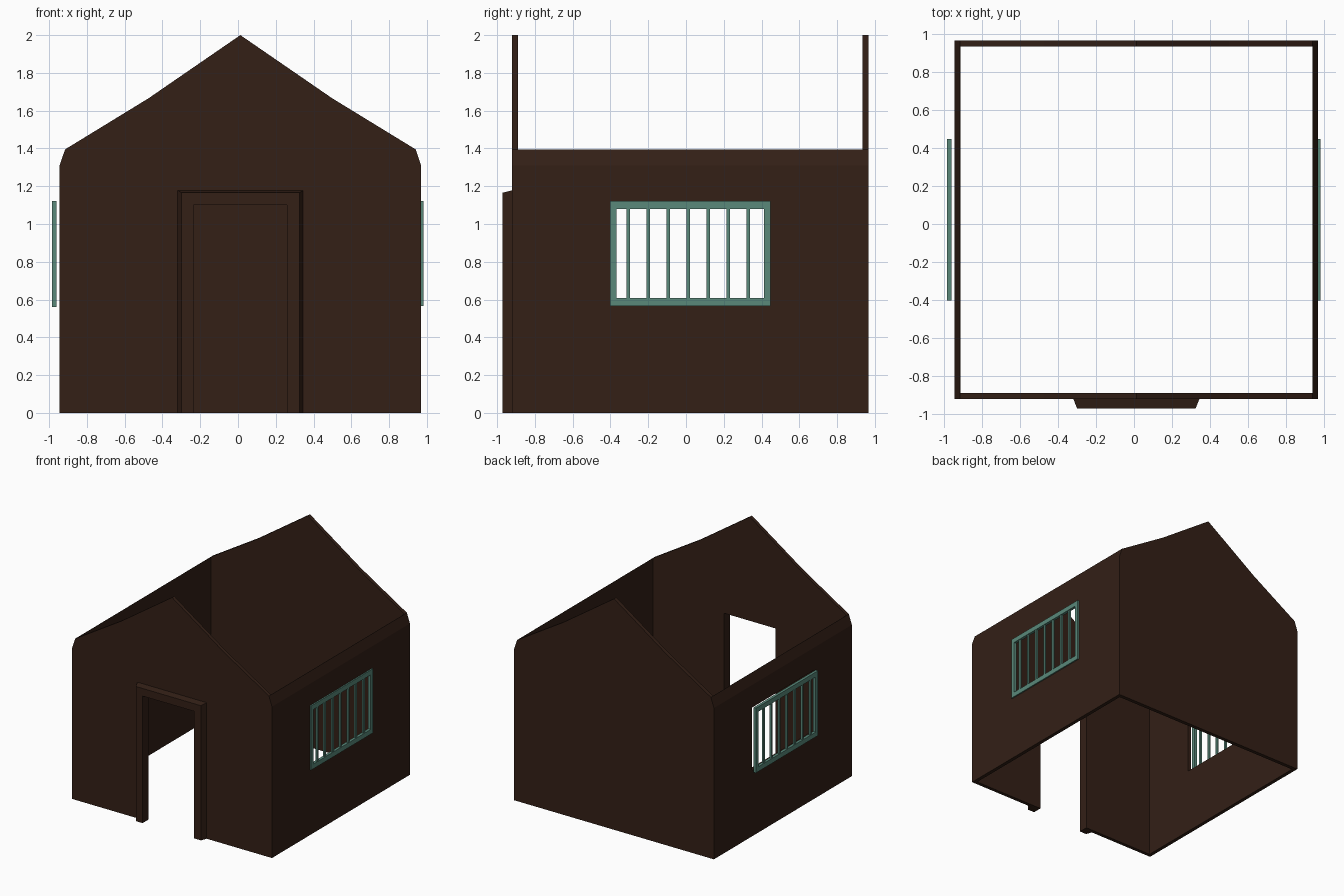
import bpy, bmesh
from mathutils import Vector

if "Cube" in bpy.data.objects:
    bpy.data.objects.remove(bpy.data.objects["Cube"])


def material(name, rgb):
    m = bpy.data.materials.new(name)
    m.diffuse_color = (*rgb, 1)
    m.use_nodes = True
    m.node_tree.nodes["Principled BSDF"].inputs["Base Color"].default_value = m.diffuse_color
    return m


WOOD = material("dark_wood", (0.033, 0.014, 0.008))
GREEN = material("green_paint", (0.10, 0.25, 0.195))


def finish(name, bm, mat):
    bmesh.ops.recalc_face_normals(bm, faces=bm.faces)
    me = bpy.data.meshes.new(name)
    bm.to_mesh(me)
    bm.free()
    ob = bpy.data.objects.new(name, me)
    bpy.context.collection.objects.link(ob)
    me.materials.append(mat)
    return ob


def extrude_xz(name, pts, y0, y1, mat):
    """Extrude an x-z outline from y0 to y1."""
    bm = bmesh.new()
    f = bm.faces.new([bm.verts.new((x, y0, z)) for x, z in pts])
    ext = bmesh.ops.extrude_face_region(bm, geom=[f])["geom"]
    bmesh.ops.translate(bm, vec=(0, y1 - y0, 0),
                        verts=[v for v in ext if isinstance(v, bmesh.types.BMVert)])
    return finish(name, bm, mat)


def add_box(bm, lo, hi):
    lo, hi = Vector(lo), Vector(hi)
    vs = bmesh.ops.create_cube(bm, size=1)["verts"]
    for v in vs:
        v.co = Vector([(lo[i] + hi[i]) / 2 + v.co[i] * (hi[i] - lo[i]) for i in range(3)])


CX = 0.0125          # centre line of the house
DOOR = [(0.247, 0), (0.247, 1.10), (-0.247, 1.10), (-0.247, 0)]

# gable walls: half outline mirrored about the centre line
half = [(0.957, 0), (0.957, 1.31), (0.928, 1.395), (0.487, 1.665)]
right = [(CX + x, z) for x, z in half]
left = [(CX - x, z) for x, z in reversed(half)]
gable = right + [(CX, 2.0)] + left
extrude_xz("back_gable_wall", gable, 0.935, 0.967, WOOD)
extrude_xz("front_gable_wall", gable + [(CX - x, z) for x, z in DOOR], -0.92, -0.89, WOOD)

# side walls with tapered top edge and window openings
for side, s in (("left", -1), ("right", 1)):
    prof = [(0.957, 0), (0.957, 1.31), (0.928, 1.395), (0.926, 1.395), (0.926, 0)]
    wall = extrude_xz(side + "_wall", [(CX + s * x, z) for x, z in prof], -0.89, 0.935, WOOD)
    bm = bmesh.new()
    add_box(bm, (CX + s * 0.94 - 0.2, -0.395, 0.572), (CX + s * 0.94 + 0.2, 0.447, 1.115))
    cut = finish("cutter", bm, WOOD)
    cut.hide_render = True
    mod = wall.modifiers.new("window_hole", "BOOLEAN")
    mod.operation, mod.solver, mod.object = "DIFFERENCE", "EXACT", cut
    bpy.context.view_layer.objects.active = wall
    bpy.ops.object.modifier_apply(modifier=mod.name)
    bpy.data.objects.remove(cut)

# door frame: arch outline lofted to a slightly smaller front outline
bm = bmesh.new()
rings = []
for y, w, h in ((-0.92, 0.332, 1.178), (-0.971, 0.312, 1.166)):
    pts = [(w, 0), (w, h), (-w, h), (-w, 0)] + [(x, z) for x, z in reversed(DOOR)]
    rings.append([bm.verts.new((CX + x, y, z)) for x, z in pts])
    bm.faces.new(rings[-1])
for i in range(8):
    j = (i + 1) % 8
    bm.faces.new((rings[0][i], rings[0][j], rings[1][j], rings[1][i]))
finish("door_frame", bm, WOOD)

# barred windows
for side, x0, x1, dz in (("left", -0.984, -0.96, -0.005), ("right", 0.957, 0.981, 0)):
    y0, y1, z0, z1 = -0.402, 0.448, 0.565 + dz, 1.121
    bm = bmesh.new()
    add_box(bm, (x0, y0, z0), (x1, y1, z0 + 0.042))
    add_box(bm, (x0, y0, z1 - 0.042), (x1, y1, z1))
    add_box(bm, (x0, y0, z0 + 0.042), (x1, y0 + 0.034, z1 - 0.042))
    add_box(bm, (x0, y1 - 0.034, z0 + 0.042), (x1, y1, z1 - 0.042))
    finish(side + "_window_frame", bm, GREEN)
    bm = bmesh.new()
    for i in range(7):
        y = -0.306 + i * 0.106
        add_box(bm, (x0 + 0.004, y - 0.009, z0 + 0.04), (x1 - 0.004, y + 0.009, z1 - 0.04))
    finish(side + "_window_bars", bm, GREEN)
